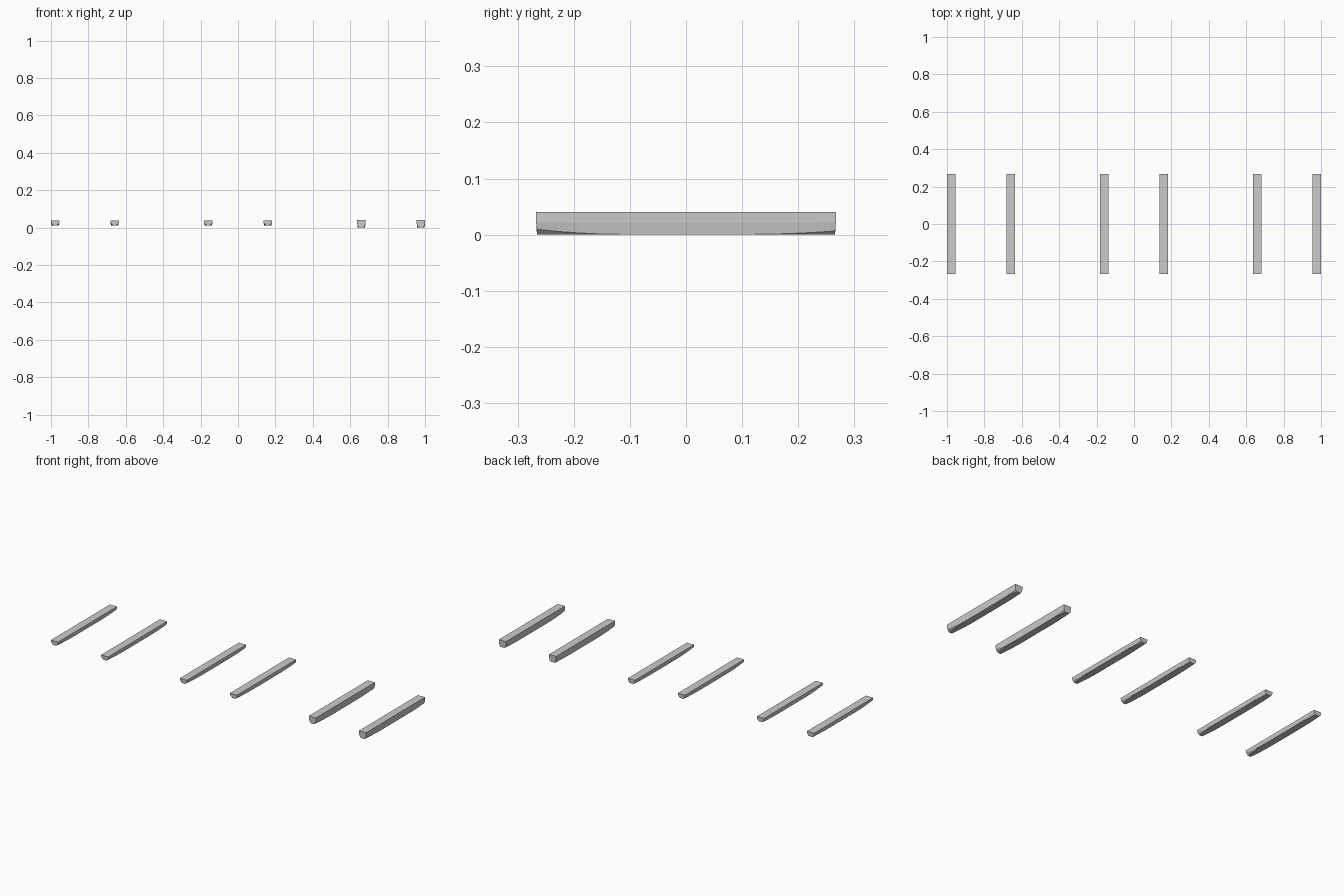
import bpy, bmesh

if "Cube" in bpy.data.objects:
    bpy.data.objects.remove(bpy.data.objects["Cube"])

STATIONS = [-0.267, -0.23, -0.19, -0.15, -0.11, 0.11, 0.15, 0.19, 0.23, 0.267]


def section(y, z0, z1):
    # Tapered bar section whose lower corner bevels grow toward the ends
    t = max(0.0, (abs(y) - 0.11) / 0.157)
    c = 0.0006 + (0.009 if y < 0 else 0.006) * t ** 2
    mid = z0 + (z1 - z0) * 0.55
    half = [(0.0225, z1), (0.0222, mid), (0.0195, z0 + c), (0.0192 - c, z0)]
    return half + [(-x, z) for x, z in reversed(half)]


def bar(name, cx, z0, z1):
    bm = bmesh.new()
    rings = []
    for y in STATIONS:
        rings.append([bm.verts.new((cx + x, y if z > z0 + 0.02 else y * 0.995, z))
                      for x, z in section(y, z0, z1)])
    n = len(rings[0])
    for a, b in zip(rings, rings[1:]):
        for i in range(n):
            j = (i + 1) % n
            bm.faces.new((a[i], a[j], b[j], b[i]))
    bm.faces.new(rings[0])
    bm.faces.new(rings[-1])
    bmesh.ops.recalc_face_normals(bm, faces=bm.faces)
    mesh = bpy.data.meshes.new(name)
    bm.to_mesh(mesh)
    bm.free()
    bpy.context.collection.objects.link(bpy.data.objects.new(name, mesh))


# Three pairs of rails: two shallow pairs and one deep pair
for label, px, z0, z1 in [("left", -0.8185, 0.012, 0.037),
                          ("middle", 0.0, 0.012, 0.037),
                          ("right", 0.8185, 0.0, 0.04)]:
    for side, s in (("a", -1), ("b", 1)):
        bar(f"{label}_rail_{side}", px + s * 0.159, z0, z1)
